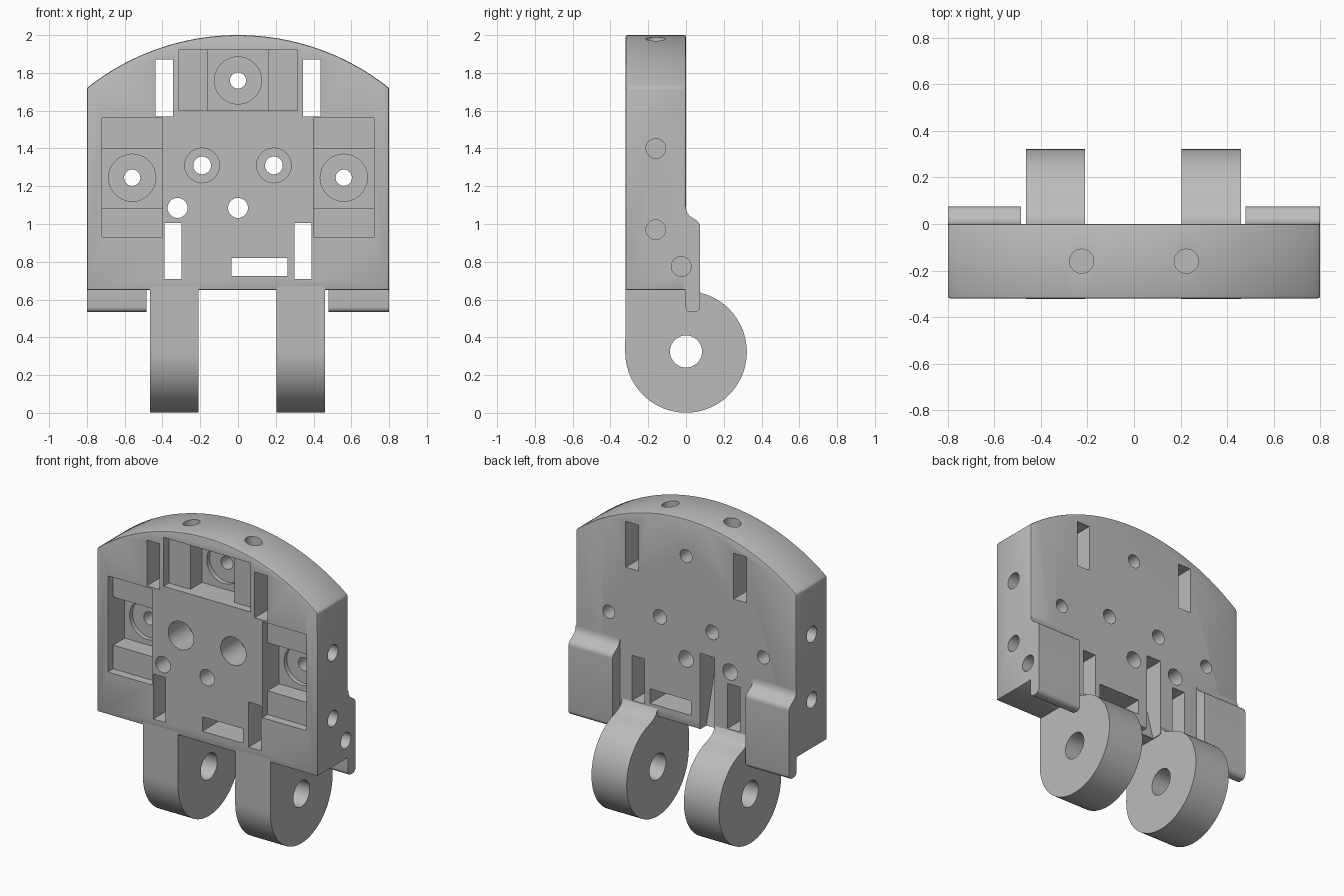
import bpy, bmesh
from math import sin, cos, pi, radians, asin

if "Cube" in bpy.data.objects:
    bpy.data.objects.remove(bpy.data.objects["Cube"], do_unlink=True)

grey = bpy.data.materials.new("plain_grey")
grey.use_nodes = True
grey.diffuse_color = (0.5, 0.5, 0.5, 1)
grey.node_tree.nodes["Principled BSDF"].inputs["Base Color"].default_value = (0.5, 0.5, 0.5, 1)

PLACE = {"x": lambda u, v, t: (t, u, v),
         "y": lambda u, v, t: (u, t, v),
         "z": lambda u, v, t: (u, v, t)}


def prism(name, points, axis, lo, hi):
    """Extrude a flat profile along an axis."""
    bm = bmesh.new()
    ends = [[bm.verts.new(PLACE[axis](u, v, t)) for u, v in points] for t in (lo, hi)]
    bm.faces.new(ends[0])
    bm.faces.new(ends[1])
    n = len(points)
    for i in range(n):
        j = (i + 1) % n
        bm.faces.new((ends[0][i], ends[0][j], ends[1][j], ends[1][i]))
    bmesh.ops.recalc_face_normals(bm, faces=bm.faces)
    mesh = bpy.data.meshes.new(name)
    bm.to_mesh(mesh)
    bm.free()
    mesh.materials.append(grey)
    ob = bpy.data.objects.new(name, mesh)
    bpy.context.collection.objects.link(ob)
    return ob


def arc(cu, cv, r, a0, a1, n):
    return [(cu + r * cos(radians(a0 + (a1 - a0) * i / n)),
             cv + r * sin(radians(a0 + (a1 - a0) * i / n))) for i in range(n + 1)]


def rect(u0, u1, v0, v1):
    return [(u0, v0), (u1, v0), (u1, v1), (u0, v1)]


def apply(ob, mod):
    bpy.ops.object.select_all(action="DESELECT")
    bpy.context.view_layer.objects.active = ob
    ob.select_set(True)
    bpy.ops.object.modifier_apply(modifier=mod.name)


def bevel(ob, width, segments=2):
    mod = ob.modifiers.new("bevel", "BEVEL")
    mod.width, mod.segments = width, segments
    mod.limit_method, mod.angle_limit = "ANGLE", radians(35)
    apply(ob, mod)


def cut(targets, points, axis, lo, hi):
    cutter = prism("cutter", points, axis, lo, hi)
    cutter.hide_render = True
    for ob in targets:
        mod = ob.modifiers.new("cut", "BOOLEAN")
        mod.operation, mod.solver, mod.object = "DIFFERENCE", "EXACT", cutter
        apply(ob, mod)
    bpy.data.objects.remove(cutter, do_unlink=True)


def bore(targets, u, v, r, axis, lo, hi):
    cut(targets, arc(u, v, r, 0, 348.75, 31), axis, lo, hi)


FRONT, BACK = -0.32, 0.0
OUT, THRU = -0.5, 0.3

# Arched main plate
R = 1.283
half = asin(0.8 / R) * 180 / pi
body = prism("main_plate", [(-0.8, 0.65), (0.8, 0.65)]
             + arc(0, 2 - R, R, 90 - half, 90 + half, 48), "y", FRONT, BACK)
bevel(body, 0.01)

# Stepped pads on the back, hanging below the plate
pad_profile = (arc(0.025, 0.56, 0.027, 180, 270, 5) + arc(0.045, 0.563, 0.03, 270, 360, 5)
               + arc(0.035, 0.985, 0.04, 0, 65, 6) + arc(0.065, 1.09, 0.065, 240, 180, 6)
               + [(-0.02, 1.09), (-0.02, 0.66), (-0.002, 0.65)])
pads = {}
for side, x0, x1 in (("left", 0.48, 0.8), ("right", -0.8, -0.485)):
    pads[side] = prism(side + "_back_pad", pad_profile, "x", x0, x1)

# Hinge lugs with a fillet into the back of the plate
lug_profile = ([(FRONT, 0.67)] + arc(0, 0.323, 0.322, 180, 435, 56)
               + [(0.045, 0.651), (0.018, 0.672), (0.0, 0.703), (-0.02, 0.703), (-0.02, 0.67)])
lugs = []
for side, x0, x1 in (("left", 0.205, 0.46), ("right", -0.465, -0.21)):
    lug = prism(side + "_hinge_lug", lug_profile, "x", x0, x1)
    bore([lug], 0, 0.325, 0.085, "x", x0 - 0.1, x1 + 0.1)
    lugs.append(lug)

# Through slots
for s in (-1, 1):
    for a, b, z0, z1 in ((0.345, 0.437, 1.57, 1.87), (0.3, 0.39, 0.71, 1.005)):
        cut([body], rect(min(s * a, s * b), max(s * a, s * b), z0, z1), "y", OUT, THRU)
cut([body], rect(-0.035, 0.262, 0.725, 0.82), "y", OUT, THRU)

# Sloped relief groove in the back
cut([body], [(0.1, 0.6), (-0.055, 0.6), (-0.2, 1.15), (0.1, 1.15)], "x", -0.205, -0.1)

# Stepped front pockets, each with a round seat and screw hole
LEDGE, FLOOR, SEAT = FRONT + 0.055, FRONT + 0.175, FRONT + 0.205
pockets = [((-0.315, 0.315, 1.6, 1.92), (-0.16, 0.16, 1.6, 1.92), (0, 1.76)),
           ((0.4, 0.72, 0.93, 1.56), (0.4, 0.72, 1.085, 1.4), (0.56, 1.245)),
           ((-0.72, -0.4, 0.93, 1.56), (-0.72, -0.4, 1.085, 1.4), (-0.56, 1.245))]
for outer, inner, (x, z) in pockets:
    cut([body], rect(*outer), "y", OUT, LEDGE)
    cut([body], rect(*inner), "y", OUT, FLOOR)
    bore([body], x, z, 0.125, "y", OUT, SEAT)
    bore([body], x, z, 0.043, "y", OUT, THRU)

# Counterbored holes and plain holes in the middle
for x in (-0.19, 0.19):
    bore([body], x, 1.31, 0.092, "y", OUT, FRONT + 0.2)
    bore([body], x, 1.31, 0.047, "y", OUT, THRU)
for x in (-0.32, 0):
    bore([body], x, 1.085, 0.053, "y", OUT, THRU)

# Blind holes in the top and the sides
for x in (-0.225, 0.225):
    bore([body], x, -0.16, 0.052, "z", 1.8, 2.2)
for z in (1.4, 0.97):
    bore([body], -0.16, z, 0.052, "x", 0.725, 1)
    bore([body], -0.16, z, 0.052, "x", -1, -0.725)
bore([body, pads["left"]], -0.025, 0.775, 0.052, "x", 0.6, 1)

# Smooth the curves, keep edges crisp
bpy.ops.object.select_all(action="DESELECT")
for ob in [body, *lugs, *pads.values()]:
    ob.select_set(True)
bpy.context.view_layer.objects.active = body
bpy.ops.object.shade_smooth_by_angle(angle=radians(30))
